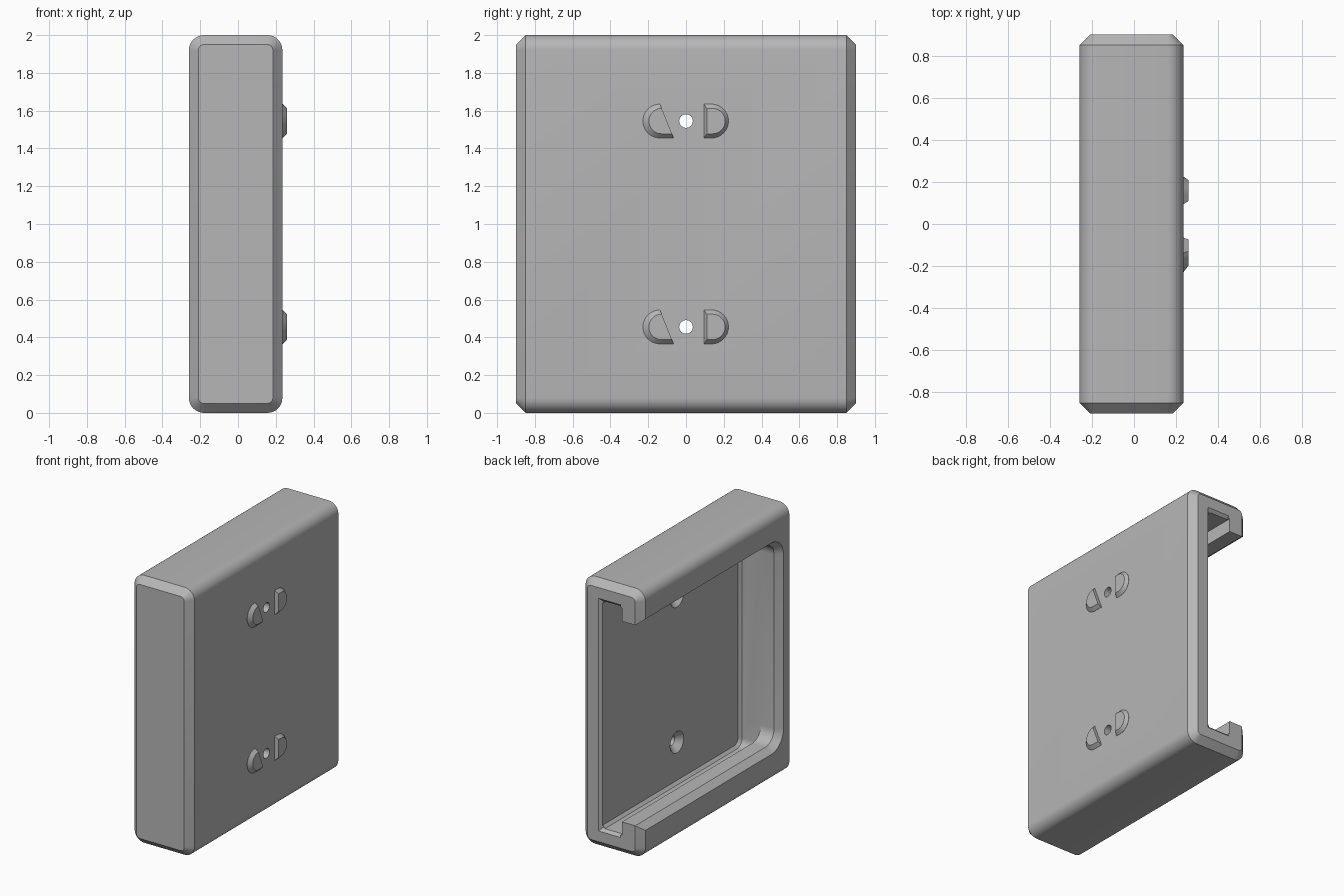
import bpy, bmesh, math
from mathutils import Vector

cube = bpy.data.objects.get("Cube")
if cube:
    bpy.data.objects.remove(cube, do_unlink=True)

grey = bpy.data.materials.new("plain grey")
grey.use_nodes = True
grey.diffuse_color = (0.47, 0.47, 0.47, 1)
grey.node_tree.nodes["Principled BSDF"].inputs["Base Color"].default_value = (0.47, 0.47, 0.47, 1)


def arc(cu, cv, r, start, end, n):
    """Points on an arc, angles in degrees."""
    steps = [math.radians(start + (end - start) * i / n) for i in range(n + 1)]
    return [(cu + r * math.cos(a), cv + r * math.sin(a)) for a in steps]


def rounded_rect(u0, u1, v0, v1, r, n=8):
    corners = [(u1 - r, v1 - r), (u0 + r, v1 - r), (u0 + r, v0 + r), (u1 - r, v0 + r)]
    return [p for i, (u, v) in enumerate(corners) for p in arc(u, v, r, 90 * i, 90 * i + 90, n)]


def loft(name, axis, sections):
    """Join matching outlines, given as (position, points), along the x or y axis."""
    bm = bmesh.new()
    rings = []
    for d, pts in sections:
        rings.append([bm.verts.new((d, u, v) if axis == "x" else (u, d, v)) for u, v in pts])
    for a, b in zip(rings, rings[1:]):
        for i in range(len(a)):
            j = (i + 1) % len(a)
            bm.faces.new((a[i], a[j], b[j], b[i]))
    bm.faces.new(rings[0])
    bm.faces.new(rings[-1])
    bmesh.ops.recalc_face_normals(bm, faces=bm.faces)
    mesh = bpy.data.meshes.new(name)
    bm.to_mesh(mesh)
    bm.free()
    mesh.materials.append(grey)
    obj = bpy.data.objects.new(name, mesh)
    bpy.context.collection.objects.link(obj)
    return obj


def activate(obj):
    bpy.ops.object.select_all(action="DESELECT")
    obj.select_set(True)
    bpy.context.view_layer.objects.active = obj


def cut(target, cutter):
    cutter.hide_render = True
    mod = target.modifiers.new("cut", "BOOLEAN")
    mod.operation = "DIFFERENCE"
    mod.solver = "EXACT"
    mod.object = cutter
    activate(target)
    bpy.ops.object.modifier_apply(modifier=mod.name)
    bpy.data.objects.remove(cutter, do_unlink=True)


# Outer shell: rounded section with chamfered ends
full = rounded_rect(-0.26, 0.235, 0, 2, 0.08)
inset = rounded_rect(-0.21, 0.185, 0.05, 1.95, 0.03)
case = loft("case", "y", [(-0.9, inset), (-0.85, full), (0.85, full), (0.9, inset)])

# Inner pocket, running out through the back end
pocket = rounded_rect(-0.74, 1.2, 0.15, 1.85, 0.06)
pocket_floor = rounded_rect(-0.72, 1.18, 0.17, 1.83, 0.04)
cut(case, loft("pocket_cutter", "x", [(-0.1, pocket), (0.055, pocket), (0.075, pocket_floor)]))

# Flared mouth of the pocket
def mouth(g):
    return [(-0.09, 0.15 - g), (0.075 + g, 0.15 - g), (0.075 + g, 1.85 + g), (-0.09, 1.85 + g)]

cut(case, loft("mouth_cutter", "y", [(0.875, mouth(-0.005)), (0.95, mouth(0.07))]))

# Side window with a chamfered rim
def window(g):
    return rounded_rect(-0.74 - g, 1.3, 0.25 - g, 1.75 + g, 0.1 + g)

cut(case, loft("window_cutter", "x", [(-0.31, window(0.08)), (-0.21, window(0)), (0, window(0))]))

# Countersunk screw holes
for z in (0.455, 1.545):
    rings = [(x, arc(0, z, r, 0, 348.75, 31))
             for x, r in ((0.06, 0.08), (0.075, 0.08), (0.119, 0.036), (0.3, 0.036))]
    cut(case, loft("hole_cutter", "x", rings))

# Raised locating tabs beside each hole
d_shape = [(0.095, -0.09)] + arc(0.135, 0, 0.09, -90, 90, 16) + [(0.095, 0.09)]
slanted = arc(-0.138, 0, 0.09, 90, 270, 16) + [(-0.065, -0.09)]


def tab(name, outline, centre, z):
    def scaled(s):
        return [(centre + (u - centre) * s, z + v * s) for u, v in outline]
    return loft(name, "x", [(0.225, scaled(1)), (0.236, scaled(1)), (0.26, scaled(0.75))])


parts = [case]
for level, z in (("lower", 0.455), ("upper", 1.545)):
    parts.append(tab(level + "_round_tab", d_shape, 0.155, z))
    parts.append(tab(level + "_slanted_tab", slanted, -0.1015, z))

for part in parts:
    activate(part)
    bpy.ops.object.shade_smooth_by_angle(angle=math.radians(25))
